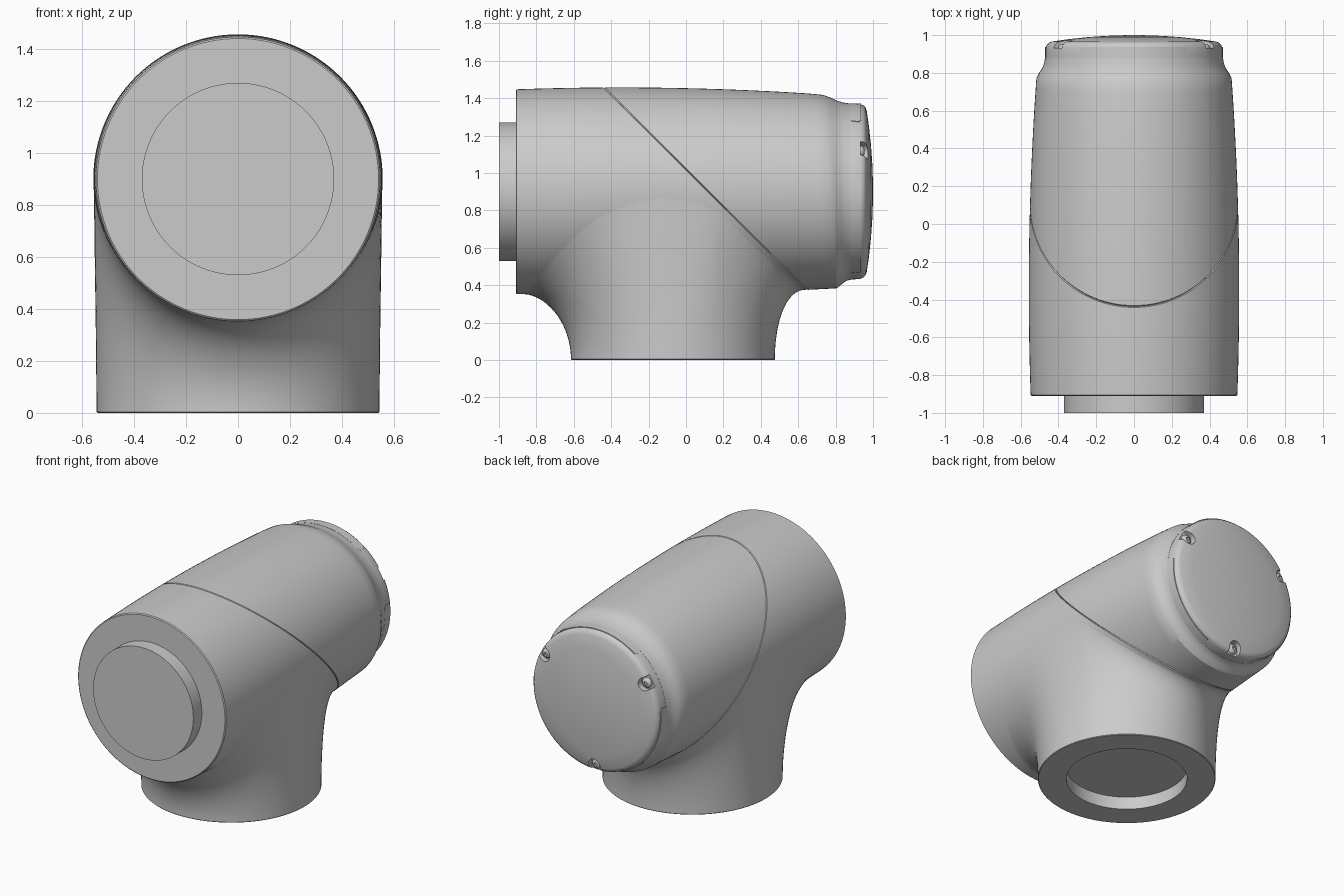
import bpy, bmesh
from math import sin, cos, pi, radians, sqrt
from mathutils import Vector

if "Cube" in bpy.data.objects:
    bpy.data.objects.remove(bpy.data.objects["Cube"])

N = 128        # segments around
CZ = 0.90      # height of the horizontal axis
SEAM = 1.02    # seam plane: y + z = SEAM


def rings_bmesh(rings):
    """Bridge equal-length rings of points and close both ends."""
    bm = bmesh.new()
    vs = [[bm.verts.new(p) for p in ring] for ring in rings]
    n = len(rings[0])
    for a, b in zip(vs, vs[1:]):
        for i in range(n):
            j = (i + 1) % n
            bm.faces.new((a[i], a[j], b[j], b[i]))
    bm.faces.new(vs[0])
    bm.faces.new(vs[-1])
    bmesh.ops.recalc_face_normals(bm, faces=bm.faces[:])
    return bm


def make_object(name, bm):
    mesh = bpy.data.meshes.new(name)
    bm.to_mesh(mesh)
    bm.free()
    ob = bpy.data.objects.new(name, mesh)
    bpy.context.collection.objects.link(ob)
    return ob


def select(ob):
    bpy.ops.object.select_all(action='DESELECT')
    ob.select_set(True)
    bpy.context.view_layer.objects.active = ob


def smooth(ob, angle=30):
    select(ob)
    bpy.ops.object.shade_smooth_by_angle(angle=radians(angle))


def revolve(profile, n=N, cx=0.0, cz=CZ, tilt=lambda y: 0.0):
    """Rings around an axis parallel to y from (y, radius) pairs."""
    return [[(cx + r * cos(2 * pi * i / n),
              y - tilt(y) * sin(2 * pi * i / n),
              cz + r * sin(2 * pi * i / n)) for i in range(n)]
            for y, r in profile]


def body_radius(y):
    return 0.557 - 0.032 * (y + 0.35) ** 2


# Horizontal housing, slightly barrel shaped, with a tilted rear shoulder
profile = [(-0.91, 0.541)]
profile += [(-0.905 + 1.675 * i / 30, body_radius(-0.905 + 1.675 * i / 30)) for i in range(31)]
profile += [(0.80, 0.502), (0.825, 0.486), (0.85, 0.476), (0.88, 0.471)]
bm = rings_bmesh(revolve(profile, tilt=lambda y: 0.035 * max(0, 1 - abs(y - 0.77) / 0.11)))

# Diagonal seam groove around the housing
for d in (-0.005, 0.0, 0.005):
    bmesh.ops.bisect_plane(bm, geom=bm.verts[:] + bm.edges[:] + bm.faces[:], dist=1e-5,
                           plane_co=(0, SEAM + d, 0), plane_no=(0, 1, 1))
for v in bm.verts:
    if abs(v.co.y + v.co.z - SEAM) < 2e-4:
        radial = Vector((v.co.x, 0, v.co.z - CZ)).normalized()
        v.co -= radial * 0.006
smooth(make_object("housing", bm))

# Front boss
smooth(make_object("front_boss", rings_bmesh(revolve([(-1.0, 0.37), (-0.90, 0.37)]))))


# Downward neck flaring smoothly into the housing, with a round recess below
def flare_curve(a):
    s, c = sin(a), cos(a)
    p0 = Vector((0.545 * c, -0.07 + 0.545 * s, 0.0))
    phi = pi / 2 * c
    y = min(-0.12 + 0.76 * s, SEAM - 0.015 - (CZ - 0.535 * cos(phi)))
    r = body_radius(y) - 0.0015
    p3 = Vector((r * sin(phi), y, CZ - r * cos(phi)))
    k = min(1.0, abs(y - p0.y) / 0.2)
    t = Vector((c * cos(phi), s * k, c * sin(phi)))
    p1 = p0 + Vector((0, 0, 0.2 + 0.12 * c * c))
    p2 = p3 - t * (0.13 + 0.15 * c * c)
    return p0, p1, p2, p3


def bezier(p, t):
    u = 1 - t
    return p[0] * u**3 + p[1] * 3 * u * u * t + p[2] * 3 * u * t * t + p[3] * t**3


angles = [2 * pi * i / N for i in range(N)]
curves = [flare_curve(a) for a in angles]


def flat_ring(r, z, yc=-0.07):
    return [(r * cos(a), yc + r * sin(a), z) for a in angles]


rings = [flat_ring(0.37, 0.085), flat_ring(0.37, 0.0), flat_ring(0.541, 0.0)]
rings += [[bezier(p, t) + (Vector((0, 0, 0.004)) if t == 0 else Vector()) for p in curves]
          for t in [i / 28 for i in range(29)]]
rings.append(flat_ring(0.05, 0.85, -0.12))
smooth(make_object("neck", rings_bmesh(rings)))

# Rear cap with a rounded rim and a gently domed face
profile = [(0.86, 0.471), (0.90, 0.469), (0.935, 0.466), (0.949, 0.461), (0.959, 0.451), (0.966, 0.435)]
profile += [(1.0 - 0.034 * (r / 0.435) ** 2, r) for r in (0.35, 0.25, 0.15, 0.05)]
cap = make_object("rear_cap", rings_bmesh(revolve(profile)))


# Three screw pockets open to the rim, each with a socketed screw
for index, deg in enumerate((30, 150, 270)):
    a = radians(deg)
    outline = []
    for i in range(32):
        b = 2 * pi * (i + 0.5) / 32
        u = 0.425 + 0.042 * cos(b) + (0.1 if cos(b) > 0 else 0)
        v = 0.042 * sin(b)
        outline.append((u * cos(a) - v * sin(a), CZ + u * sin(a) + v * cos(a)))
    cutter = make_object("pocket_cutter", rings_bmesh(
        [[(x, y, z) for x, z in outline] for y in (0.932, 1.1)]))
    cutter.hide_render = True
    mod = cap.modifiers.new("pocket", 'BOOLEAN')
    mod.operation = 'DIFFERENCE'
    mod.solver = 'EXACT'
    mod.object = cutter
    select(cap)
    bpy.ops.object.modifier_apply(modifier=mod.name)
    bpy.data.objects.remove(cutter)

    head = [(0.925, 0.033), (0.938, 0.033), (0.947, 0.028), (0.953, 0.018), (0.954, 0.012), (0.944, 0.011)]
    smooth(make_object(f"screw_{index + 1}", rings_bmesh(
        revolve(head, 24, 0.425 * cos(a), CZ + 0.425 * sin(a)))), 40)

smooth(cap)

# Three thin rounded grip strips around the cap rim, between the screws
for index, deg in enumerate((90, 210, 330)):
    rings = []
    for i in range(49):
        e = -cos(pi * i / 48)                      # denser towards the ends
        a = radians(deg + 37 * e)
        end = min(1.0, (1 - abs(e)) * 0.30 / 0.02)  # distance into corner
        half = 0.012 + 0.018 * sqrt(1 - (1 - end) ** 2)
        rings.append([(r * cos(a), 0.906 + dy, CZ + r * sin(a))
                      for r, dy in ((0.46, -half), (0.4725, -half), (0.4705, half), (0.46, half))])
    smooth(make_object(f"grip_strip_{index + 1}", rings_bmesh(rings)))
